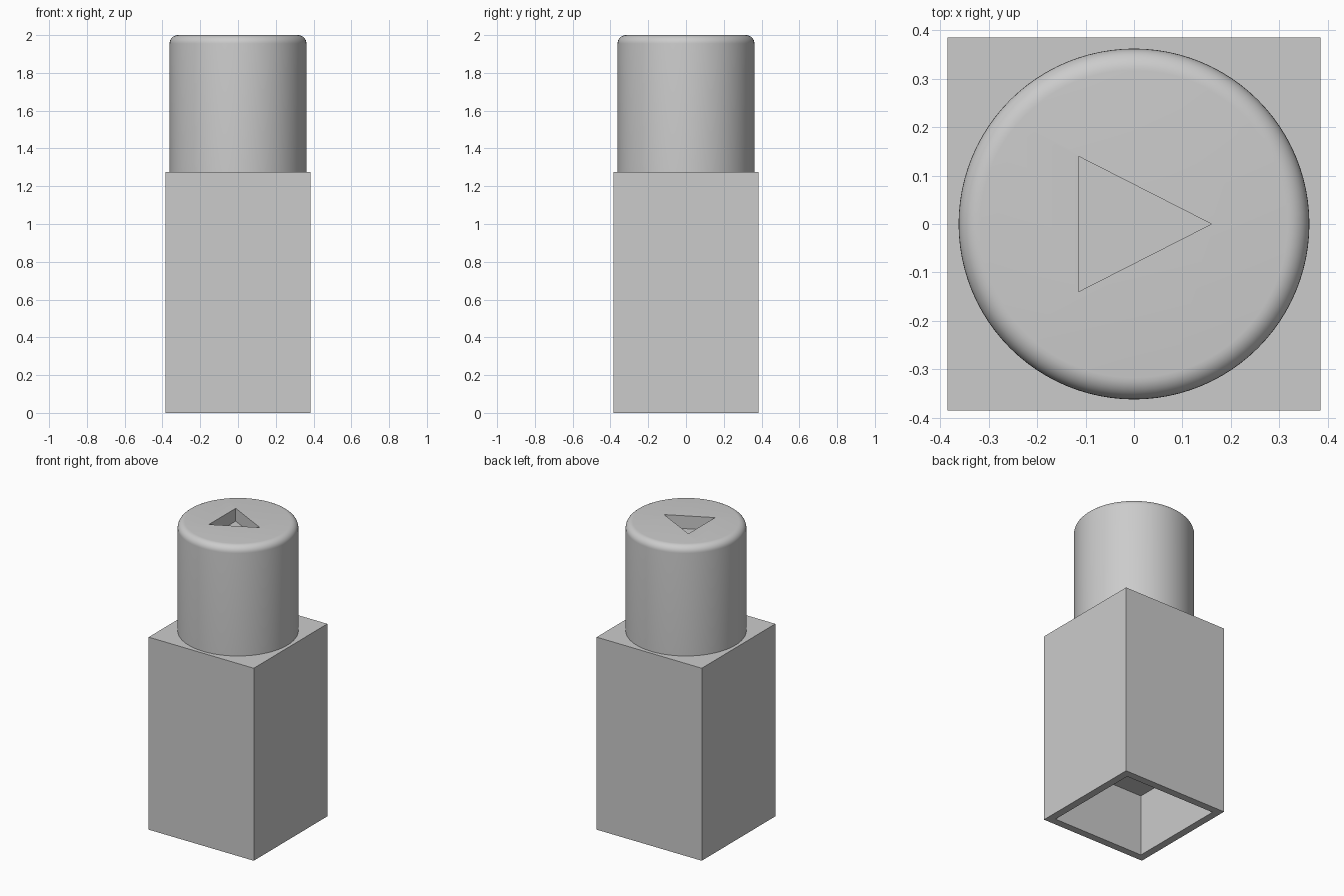
import bpy, bmesh, math
from mathutils import Vector

cube = bpy.data.objects.get("Cube")
if cube:
    bpy.data.objects.remove(cube, do_unlink=True)

HALF = 0.385          # half width of the square housing
HOUSING_TOP = 1.275
TOP = 2.0
RADIUS = 0.3625       # round plunger
FILLET = 0.045
WALL = 0.07
SOCKET_DEPTH = 0.41
MARK_DEPTH = 0.085

grey = bpy.data.materials.new("light grey")
grey.use_nodes = True
grey.diffuse_color = (0.6, 0.6, 0.6, 1)
grey.node_tree.nodes["Principled BSDF"].inputs["Base Color"].default_value = (0.6, 0.6, 0.6, 1)


def make_object(name, bm):
    bmesh.ops.recalc_face_normals(bm, faces=bm.faces[:])
    mesh = bpy.data.meshes.new(name)
    bm.to_mesh(mesh)
    bm.free()
    mesh.materials.append(grey)
    obj = bpy.data.objects.new(name, mesh)
    bpy.context.collection.objects.link(obj)
    return obj


def prism(name, outline, z0, z1):
    bm = bmesh.new()
    face = bm.faces.new([bm.verts.new((x, y, z0)) for x, y in outline])
    out = bmesh.ops.extrude_face_region(bm, geom=[face])["geom"]
    bmesh.ops.translate(bm, vec=(0, 0, z1 - z0),
                        verts=[v for v in out if isinstance(v, bmesh.types.BMVert)])
    return make_object(name, bm)


# Square housing with a socket sunk into its underside
bm = bmesh.new()
bmesh.ops.create_cube(bm, size=1)
bmesh.ops.scale(bm, vec=(2 * HALF, 2 * HALF, HOUSING_TOP), verts=bm.verts)
bmesh.ops.translate(bm, vec=(0, 0, HOUSING_TOP / 2), verts=bm.verts)
bottom = min(bm.faces, key=lambda f: f.calc_center_median().z)
bmesh.ops.inset_region(bm, faces=[bottom], thickness=WALL)
ceiling = bmesh.ops.extrude_discrete_faces(bm, faces=[bottom])["faces"][0]
bmesh.ops.translate(bm, vec=(0, 0, SOCKET_DEPTH), verts=ceiling.verts)
make_object("square_housing", bm)

# Round plunger with a rounded top rim
bm = bmesh.new()
bmesh.ops.create_cone(bm, cap_ends=True, segments=96, radius1=RADIUS, radius2=RADIUS,
                      depth=TOP - HOUSING_TOP)
bmesh.ops.translate(bm, vec=(0, 0, (TOP + HOUSING_TOP) / 2), verts=bm.verts)
rim = [e for e in bm.edges if all(v.co.z > TOP - 0.001 for v in e.verts)]
bmesh.ops.bevel(bm, geom=rim, offset=FILLET, segments=8, profile=0.5, affect='EDGES')
plunger = make_object("round_plunger", bm)

# Triangular recess in the plunger top
cutter = prism("recess_cutter", [(-0.115, -0.14), (0.16, 0), (-0.115, 0.14)],
               TOP - MARK_DEPTH, TOP + 0.1)
cutter.hide_render = True
cut = plunger.modifiers.new("recess", 'BOOLEAN')
cut.operation = 'DIFFERENCE'
cut.solver = 'EXACT'
cut.object = cutter

bpy.ops.object.select_all(action='DESELECT')
plunger.select_set(True)
bpy.context.view_layer.objects.active = plunger
bpy.ops.object.modifier_apply(modifier=cut.name)
bpy.data.objects.remove(cutter, do_unlink=True)
bpy.ops.object.shade_smooth_by_angle(angle=math.radians(30))
